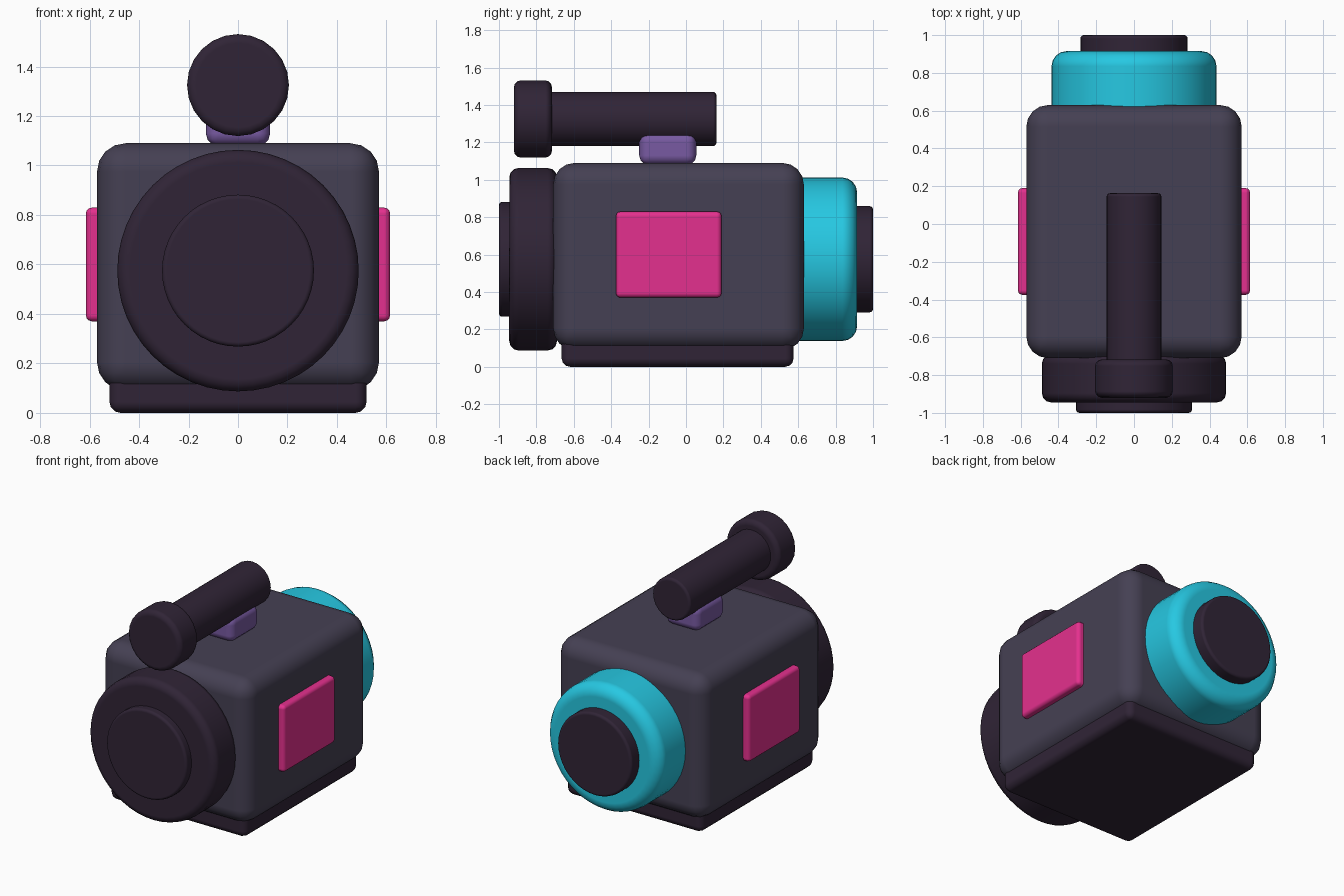
import bpy
import bmesh
import math
from mathutils import Matrix, Vector

if "Cube" in bpy.data.objects:
    bpy.data.objects.remove(bpy.data.objects["Cube"], do_unlink=True)


def material(name, r, g, b):
    """Flat material from 0-255 display values, stored as linear."""
    colour = [((c / 255 + 0.055) / 1.055) ** 2.4 for c in (r, g, b)] + [1]
    mat = bpy.data.materials.new(name)
    mat.use_nodes = True
    mat.diffuse_color = colour
    mat.node_tree.nodes["Principled BSDF"].inputs["Base Color"].default_value = colour
    return mat


SLATE = material("slate grey", 69, 64, 83)
DARK = material("dark plum", 48, 36, 54)
TEAL = material("teal", 38, 200, 226)
PINK = material("pink", 228, 48, 142)
PURPLE = material("purple", 120, 90, 162)


def finish(name, bm, mat, bevel, segments):
    """Turn the mesh into a smooth object with rounded edges."""
    mesh = bpy.data.meshes.new(name)
    bm.to_mesh(mesh)
    bm.free()
    mesh.materials.append(mat)
    mesh.shade_smooth()
    obj = bpy.data.objects.new(name, mesh)
    bpy.context.collection.objects.link(obj)
    mod = obj.modifiers.new("rounded edges", "BEVEL")
    mod.width = bevel
    mod.segments = segments
    mod.limit_method = "ANGLE"
    mod.angle_limit = math.radians(40)
    mod.harden_normals = True
    return obj


def box(name, low, high, mat, bevel, segments=3):
    low, high = Vector(low), Vector(high)
    bm = bmesh.new()
    bmesh.ops.create_cube(bm, size=1, matrix=Matrix.Translation((low + high) / 2)
                          @ Matrix.Diagonal((*(high - low), 1)))
    return finish(name, bm, mat, bevel, segments)


def drum(name, radius, z, front, back, mat, bevel, sides, segments=3):
    """Cylinder lying along y."""
    bm = bmesh.new()
    bmesh.ops.create_cone(
        bm, cap_ends=True, segments=sides, radius1=radius, radius2=radius,
        depth=back - front,
        matrix=Matrix.Translation((0, (front + back) / 2, z))
        @ Matrix.Rotation(math.pi / 2, 4, "X"))
    return finish(name, bm, mat, bevel, segments)


# Main housing and base
box("body", (-0.57, -0.71, 0.09), (0.57, 0.63, 1.09), SLATE, 0.115, 4)
box("base_plate", (-0.52, -0.665, 0), (0.52, 0.575, 0.2), DARK, 0.045)

# Side panels
for side, sign in (("left", 1), ("right", -1)):
    x_in, x_out = sorted((sign * 0.5, sign * 0.615))
    box(side + "_panel", (x_in, -0.375, 0.37), (x_out, 0.19, 0.83), PINK, 0.025)

# Lens at the front, eyepiece at the back
AXIS = 0.575
drum("lens_ring", 0.488, AXIS, -0.945, -0.69, DARK, 0.05, 48)
drum("lens_cap", 0.307, AXIS, -1, -0.85, DARK, 0.018, 48)
drum("eyepiece", 0.437, AXIS, 0.45, 0.915, TEAL, 0.08, 48, 4)
drum("eyepiece_cap", 0.284, AXIS, 0.8, 1, DARK, 0.018, 40)

# Microphone on its mount
MIC = 1.325
box("microphone_mount", (-0.13, -0.25, 1.08), (0.13, 0.055, 1.252), PURPLE, 0.05)
drum("microphone_barrel", 0.145, MIC, -0.8, 0.163, DARK, 0.018, 24)
drum("microphone_head", 0.206, MIC, -0.92, -0.717, DARK, 0.035, 24)
